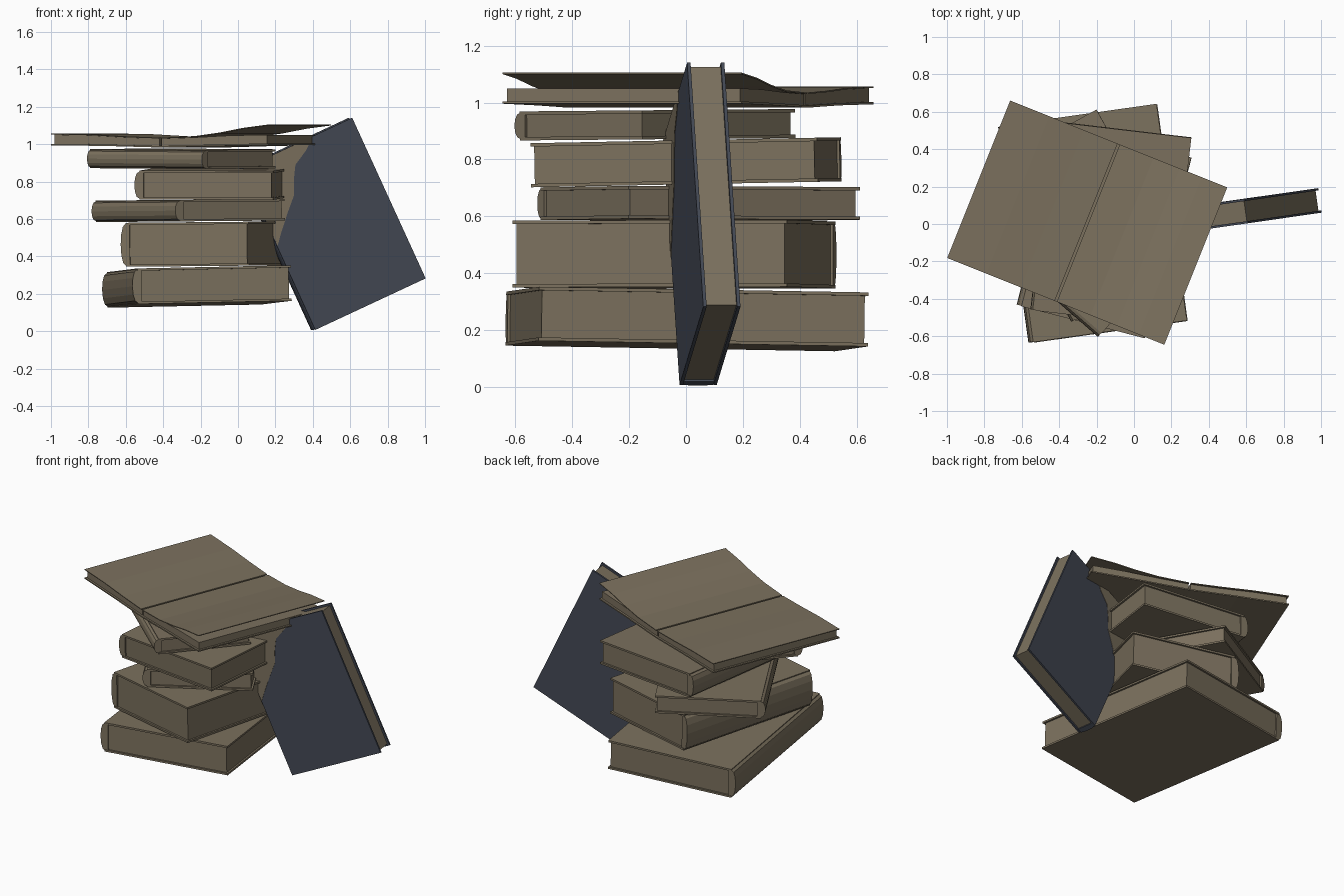
import bpy, bmesh, math
from mathutils import Matrix, Vector

if "Cube" in bpy.data.objects:
    bpy.data.objects.remove(bpy.data.objects["Cube"])


def material(name, rgb):
    m = bpy.data.materials.new(name)
    m.diffuse_color = (*rgb, 1)
    m.use_nodes = True
    m.node_tree.nodes["Principled BSDF"].inputs["Base Color"].default_value = m.diffuse_color
    return m


BROWN = material("aged brown", (0.200, 0.165, 0.112))
BLUE = material("slate blue", (0.056, 0.065, 0.088))


def prism(bm, profile, a, b, axis, mat=0):
    """Extrude a closed profile from a to b: along y (profile xz) or z (profile xy)."""
    def put(p, d):
        return (p[0], d, p[1]) if axis == 'Y' else (p[0], p[1], d)
    lo = [bm.verts.new(put(p, a)) for p in profile]
    hi = [bm.verts.new(put(p, b)) for p in profile]
    n = len(lo)
    faces = [bm.faces.new(lo), bm.faces.new(hi)]
    for i in range(n):
        j = (i + 1) % n
        faces.append(bm.faces.new((lo[i], lo[j], hi[j], hi[i])))
    for f in faces:
        f.material_index = mat


def rect(x0, x1, z0, z1):
    return [(x0, z0), (x1, z0), (x1, z1), (x0, z1)]


def finish(bm, name, matrix, mats):
    bmesh.ops.recalc_face_normals(bm, faces=bm.faces)
    bm.transform(matrix)
    me = bpy.data.meshes.new(name)
    bm.to_mesh(me)
    bm.free()
    for m in mats:
        me.materials.append(m)
    ob = bpy.data.objects.new(name, me)
    bpy.context.collection.objects.link(ob)
    return ob


def closed_book(name, w, l, t, matrix, cover=BROWN, bulge=0.032, patch=None):
    """Book lying flat, spine on -x: two boards, page block, rounded spine."""
    bm = bmesh.new()
    c, x0, x1, y, h = 0.012, -w / 2, w / 2, l / 2, t / 2
    for s in (-1, 1):
        prism(bm, rect(x0, x1, s * h, s * (h - c)), -y, y, 'Y', 1)
        if patch:  # worn area, a thin plate on each board
            prism(bm, patch, s * h, s * (h + 0.002), 'Z', 0)
    prism(bm, rect(x0 + 0.02, x1 - 0.012, -h + c, h - c), -y + 0.012, y - 0.012, 'Y', 0)
    # rounded spine
    k = h - 0.004
    arc = [(x0 + 0.004 - bulge * math.cos(a) ** 0.8, k * math.sin(a))
           for a in [math.radians(-88 + 176 * i / 6) for i in range(7)]]
    prism(bm, [(x0 + 0.022, -k)] + arc + [(x0 + 0.022, k)], -y + 0.003, y - 0.003, 'Y', 1)
    return finish(bm, name, matrix, [BROWN, cover])


def place(x, y, z, turn, rx=0, ry=0):
    r = math.radians
    return (Matrix.Translation((x, y, z)) @ Matrix.Rotation(r(rx), 4, 'X')
            @ Matrix.Rotation(r(ry), 4, 'Y') @ Matrix.Rotation(r(turn), 4, 'Z'))


# stacked books: width, length, thickness, position, turn, tilts
STACK = [
    (0.83, 1.17, 0.190, -0.207, 0.004, 0.239, 8, -0.8, -1.3),
    (0.68, 0.997, 0.235, -0.147, -0.043, 0.466, -14.5, 0, -0.5),
    (0.64, 0.93, 0.115, -0.255, 0.05, 0.645, 29, 0, -0.5),
    (0.72, 1.015, 0.155, -0.11, 0.0, 0.79, -6.7, 1.1, 0),
    (0.57, 0.82, 0.102, -0.295, -0.10, 0.922, 49, 0.5, 0),
]
for i, (w, l, t, x, y, z, turn, rx, ry) in enumerate(STACK):
    closed_book(f"stacked_book_{i + 1}", w, l, t, place(x, y, z, turn, rx, ry))

# leaning book with a worn brown corner on both boards
u = Vector((0.60, 0.085, 0.28)).normalized()
v = Vector((-0.38, -0.055, 0.865))
v = (v - u * v.dot(u)).normalized()
n = u.cross(v)
lean = Matrix((u, v, n)).transposed().to_4x4()
lean.translation = (0.503, 0.056, 0.574)
worn = [(-0.325, 0.02), (-0.289, 0.064), (-0.2, 0.16), (-0.13, 0.23), (-0.1, 0.3),
        (-0.056, 0.374), (0.03, 0.42), (0.09, 0.472), (-0.325, 0.472)]
closed_book("leaning_book", 0.656, 0.946, 0.132, lean, BLUE, 0.015, worn)

# open book on top: boards, page blocks and curling top pages
half = 0.453
spot = place(-0.25, 0.007, 0, -21.8)
parts = {
    "open_book_left_board": [(-0.625, 0.994), (-0.3, 0.99), (0, 0.982), (0, 0.99),
                             (-0.3, 0.998), (-0.625, 1.002)],
    "open_book_left_pages": [(-0.612, 1.002), (-0.3, 0.998), (-0.006, 0.99), (-0.006, 1.03),
                             (-0.2, 1.036), (-0.4, 1.047), (-0.612, 1.051)],
    "open_book_left_top_page": [(-0.625, 1.052), (-0.4, 1.048), (-0.2, 1.037), (-0.006, 1.03),
                                (-0.006, 1.035), (-0.2, 1.042), (-0.4, 1.053), (-0.625, 1.057)],
    "open_book_right_board": [(0.625, 0.996), (0.3, 0.99), (0, 0.982), (0, 0.99),
                              (0.3, 0.998), (0.625, 1.004)],
    "open_book_right_pages": [(0.612, 1.004), (0.3, 0.998), (0.006, 0.99), (0.006, 1.03),
                              (0.2, 1.036), (0.4, 1.046), (0.612, 1.05)],
    "open_book_right_top_page": [(0.006, 1.03), (0.2, 1.038), (0.35, 1.058), (0.48, 1.082),
                                 (0.625, 1.1), (0.625, 1.105), (0.48, 1.087), (0.35, 1.063),
                                 (0.2, 1.043), (0.006, 1.035)],
}
for name, profile in parts.items():
    inset = 0.012 if name.endswith("_pages") else 0
    bm = bmesh.new()
    prism(bm, profile, -half + inset, half - inset, 'Y')
    finish(bm, name, spot, [BROWN])
